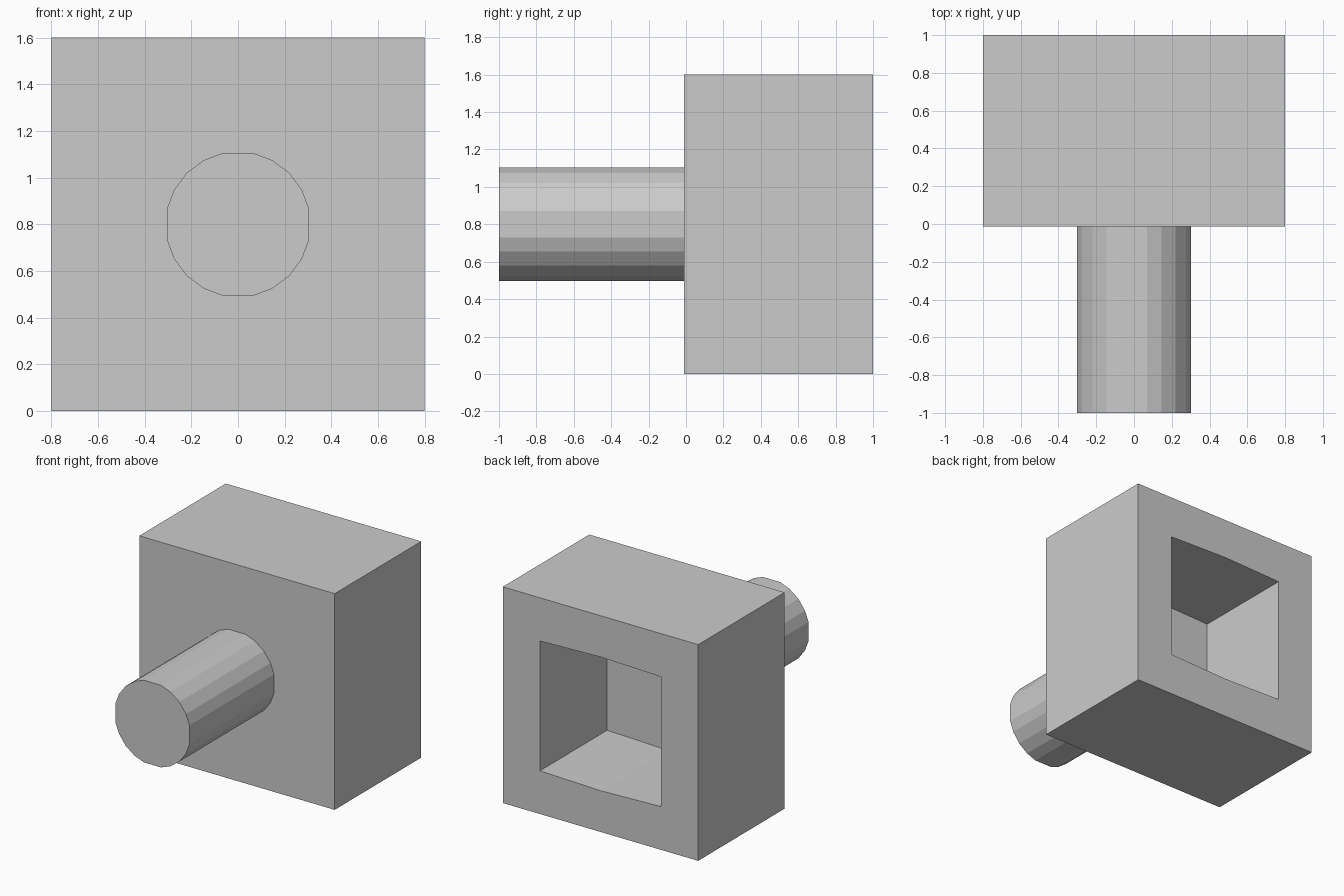
import bpy, bmesh, math

if "Cube" in bpy.data.objects:
    bpy.data.objects.remove(bpy.data.objects["Cube"])

CZ = 0.8  # height of the shared axis


def loft(name, loops):
    """Skin quads between equal-length (y, [(x, z)]) loops and cap both ends."""
    bm = bmesh.new()
    rings = [[bm.verts.new((x, y, CZ + z)) for x, z in pts] for y, pts in loops]
    n = len(rings[0])
    for a, b in zip(rings, rings[1:]):
        for i in range(n):
            j = (i + 1) % n
            bm.faces.new((a[i], a[j], b[j], b[i]))
    bm.faces.new(rings[0])
    bm.faces.new(rings[-1])
    bmesh.ops.recalc_face_normals(bm, faces=bm.faces)
    mesh = bpy.data.meshes.new(name)
    bm.to_mesh(mesh)
    bm.free()
    obj = bpy.data.objects.new(name, mesh)
    bpy.context.collection.objects.link(obj)
    return obj


def square(w, h, bulge=0.0):
    """Eight-point rectangle; top and bottom midpoints may bow outwards."""
    return [(w, -h), (w, 0), (w, h), (0, h + bulge),
            (-w, h), (-w, 0), (-w, -h), (0, -h - bulge)]


# Block with a blind square socket sunk into its back
outer = square(0.8, 0.8)
socket = square(0.495, 0.48, 0.015)
loft("socket_block", [(-0.012, outer), (1.0, outer), (1.0, socket), (0.215, socket)])

# Drive shaft: 20-sided, slightly flattened at top, bottom and sides
angles = [q * 90 + a for q in range(4) for a in (13, 28, 45, 62, 77)]
circle = [(0.311 * math.cos(math.radians(a)), 0.312 * math.sin(math.radians(a)))
          for a in angles]
loft("shaft", [(-1.0, circle), (0.0, circle)])
